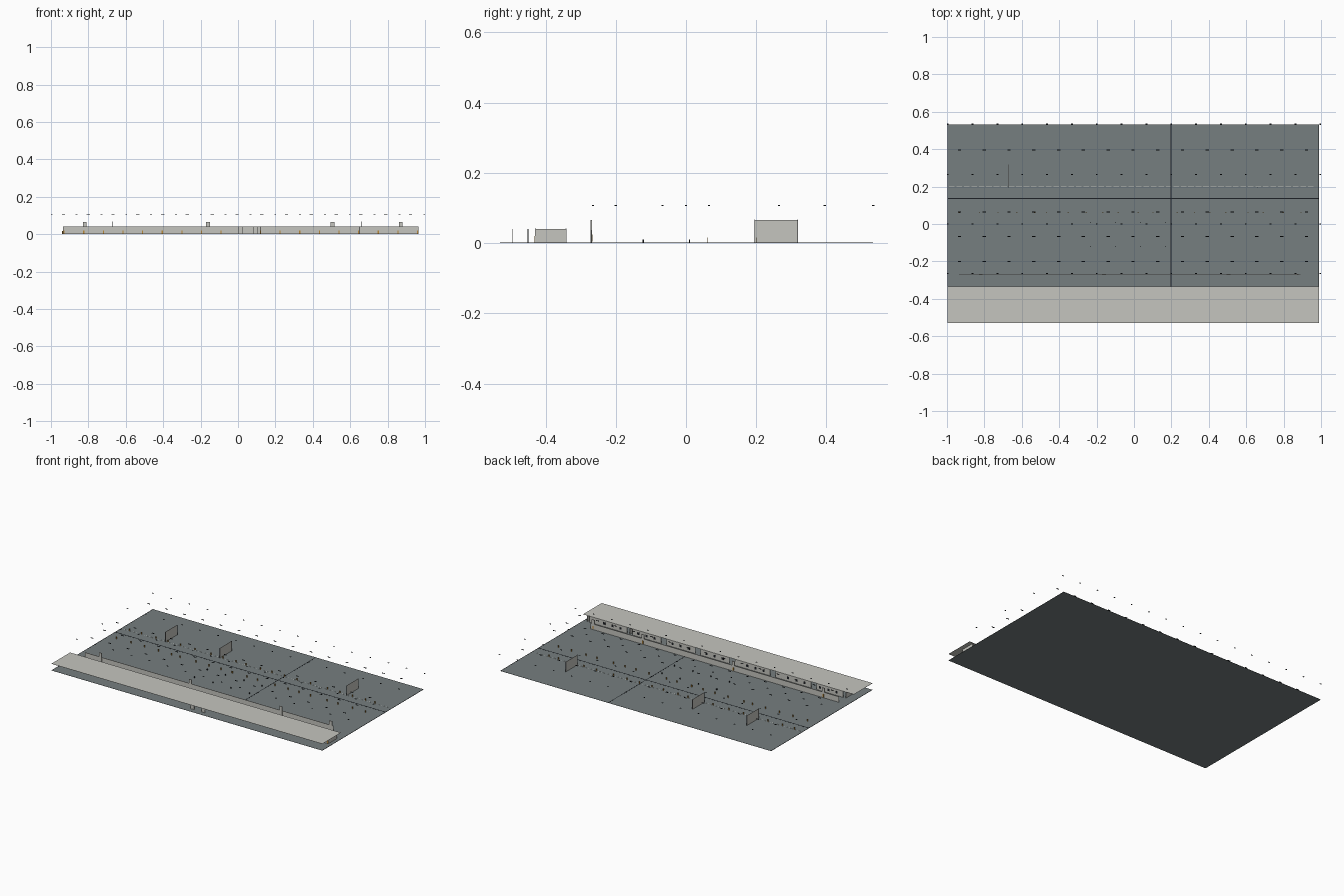
import bpy, bmesh, random
from mathutils import Matrix, Vector

random.seed(4)
cube = bpy.data.objects.get("Cube")
if cube:
    bpy.data.objects.remove(cube, do_unlink=True)


def material(name, rgb):
    m = bpy.data.materials.new(name)
    m.use_nodes = True
    m.diffuse_color = (*rgb, 1)
    m.node_tree.nodes["Principled BSDF"].inputs["Base Color"].default_value = (*rgb, 1)
    return m


slate = material("slate_floor", (0.18, 0.21, 0.215))
pale = material("pale_panel", (0.56, 0.56, 0.52))
dark = material("dark_metal", (0.012, 0.014, 0.018))
amber = material("amber", (0.5, 0.25, 0.04))


def boxes(name, mat, spans):
    """One object made of boxes, each given as (x0, x1, y0, y1, z0, z1)."""
    bm = bmesh.new()
    for x0, x1, y0, y1, z0, z1 in spans:
        size = Vector((x1 - x0, y1 - y0, z1 - z0))
        mid = Vector((x0 + x1, y0 + y1, z0 + z1)) / 2
        bmesh.ops.create_cube(bm, size=1, matrix=Matrix.Translation(mid) @ Matrix.Diagonal((*size, 1)))
    me = bpy.data.meshes.new(name)
    bm.to_mesh(me)
    bm.free()
    me.materials.append(mat)
    ob = bpy.data.objects.new(name, me)
    bpy.context.collection.objects.link(ob)
    return ob


T = 0.003  # sheet thickness
LEFT, RIGHT = -0.935, 0.965
ROOF = 0.045

# Floor, its joints and the pale guide dashes
boxes("floor", slate, [(-0.998, 0.99, -0.53, 0.533, 0, 0.001)])
boxes("floor_joints", dark, [
    (-0.998, 0.99, 0.133, 0.138, 0.001, 0.0015),
    (0.196, 0.2, -0.335, 0.533, 0.001, 0.0015),
    (-0.998, -0.995, -0.53, 0.533, 0.001, 0.0015),
    (0.987, 0.99, -0.53, 0.533, 0.001, 0.0015)])
boxes("guide_line", pale, [(-0.99 + i * 0.04, -0.96 + i * 0.04, 0.199, 0.201, 0.001, 0.0015)
                           for i in range(49)])

# Front roof over the row of rooms
boxes("roof", pale, [(-0.998, 0.99, -0.53, -0.335, ROOF - 0.001, ROOF)])

# Long walls of the rooms and the cross partitions
boxes("room_front_wall", pale, [(LEFT, RIGHT, -0.43, -0.43 + T, 0.001, 0.042)])
breaks = [LEFT, -0.7, -0.4, -0.1, 0.15, 0.4, 0.65, RIGHT]
boxes("room_back_wall", pale, [(a + 0.02, b - 0.02, -0.343, -0.34, 0.001, 0.042)
                               for a, b in zip(breaks, breaks[1:])])
boxes("room_partitions", pale, [(x, x + T, -0.43, -0.34, 0.001, 0.04)
                                for x in (LEFT, -0.33, -0.28, 0, 0.04, 0.08, 0.12, 0.65, RIGHT - T)])
boxes("entrance_panels", pale, [(x, x + 0.025, -0.496, -0.494, 0.001, 0.04)
                                for x in (0.0, 0.08)])
boxes("mullions", dark, [(x, x + 0.002, -0.451, -0.449, 0.001, 0.04)
                         for x in (-0.33, 0, 0.12, 0.65)])
boxes("room_windows", dark, [(a + 0.06 + k * 0.06, a + 0.075 + k * 0.06, -0.3395, -0.3385, 0.015, 0.03)
                             for a in breaks[:-1] for k in range(3)])
boxes("front_doors", amber, [(LEFT + 0.002 + i * 0.105, LEFT + 0.008 + i * 0.105, -0.432, -0.4305, 0.001, 0.02)
                             for i in range(19)])

# Low wall behind the rooms with taller markers
boxes("low_wall", pale, [(LEFT, 0.89, -0.271, -0.268, 0.001, 0.038)])
posts = (-0.82, -0.16, 0.505, 0.87)
boxes("wall_markers", pale, [(x - 0.01, x + 0.01, -0.272, -0.268, 0.001, 0.066) for x in posts])
boxes("marker_plates", amber, [(x - 0.004, x + 0.004, -0.268, -0.266, 0.005, 0.025) for x in posts])

# Three free-standing screens
screens = (-0.67, -0.27, 0.66)
boxes("screens", pale, [(x - 0.001, x + 0.001, 0.196, 0.317, 0.001, 0.066) for x in screens])
boxes("screen_frames", dark, [(x - 0.0012, x + 0.0012, y, y + 0.0015, 0.001, 0.067)
                              for x in screens for y in (0.195, 0.317)])

# Hanging lamps in a staggered grid
lamps = [(-0.933 + i * 0.1325, y, 0.009) for y in (0.395, 0.065, -0.067, -0.2) for i in range(15)]
lamps += [(-0.996 + i * 0.1328, y, 0.005) for y in (0.533, 0.265, 0, -0.265) for i in range(16)]
boxes("hanging_lamps", dark, [(x - w, x + w, y - 0.003, y + 0.003, 0.106, 0.108) for x, y, w in lamps])

# Small floor cabinets and slim amber signs
boxes("cabinets", dark, [(x, x + 0.005, y - 0.002, y + 0.002, 0.001, 0.01)
                         for y, start in ((0.01, -0.235), (-0.122, -0.235))
                         for x in (start + i * 0.134 for i in range(4))])
signs = [(-0.93 + i * 0.095 + random.uniform(-0.02, 0.02), y) for y in (0.2, 0.06) for i in range(20)]
boxes("floor_signs", amber, [(x, x + 0.007, y, y + 0.0008, 0.001, 0.016) for x, y in signs])
